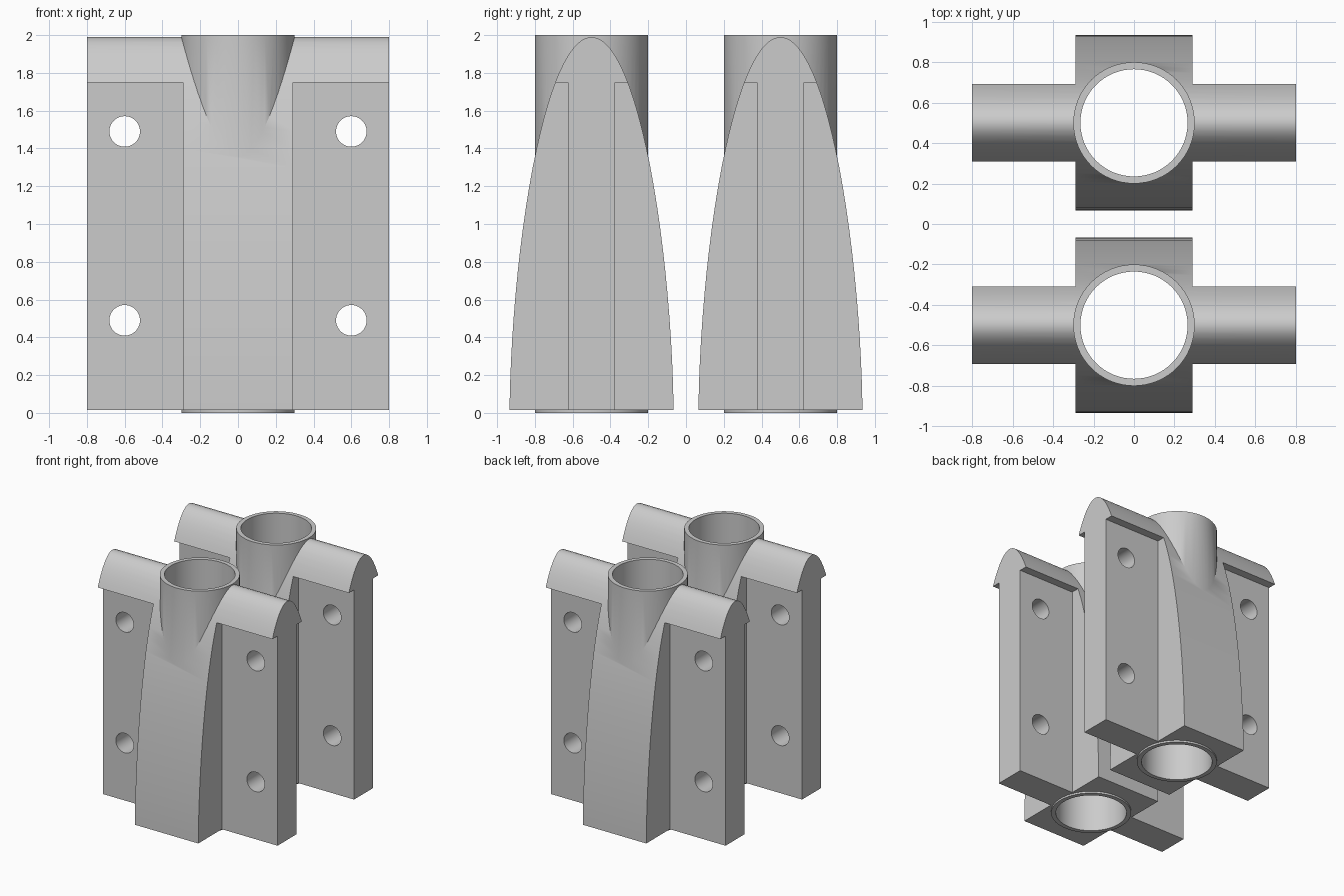
import bpy, bmesh, math
from mathutils import Matrix

cube = bpy.data.objects.get("Cube")
if cube:
    bpy.data.objects.remove(cube, do_unlink=True)

grey = bpy.data.materials.new("light_grey")
grey.use_nodes = True
COLOUR = (0.6, 0.6, 0.6, 1)
grey.diffuse_color = COLOUR
grey.node_tree.nodes["Principled BSDF"].inputs["Base Color"].default_value = COLOUR

HALF_LENGTH, HALF_DEPTH, BASE, TOP = 0.8, 0.434, 0.015, 1.99
CORE, PLATE, EAVE = 0.29, 0.125, 1.75


def finish(name, bm):
    bmesh.ops.recalc_face_normals(bm, faces=bm.faces)
    mesh = bpy.data.meshes.new(name)
    bm.to_mesh(mesh)
    bm.free()
    mesh.materials.append(grey)
    obj = bpy.data.objects.new(name, mesh)
    bpy.context.collection.objects.link(obj)
    return obj


def box(name, low, high):
    bm = bmesh.new()
    bmesh.ops.create_cube(bm, size=1)
    for v in bm.verts:
        v.co = [lo + (c + 0.5) * (hi - lo) for c, lo, hi in zip(v.co, low, high)]
    return finish(name, bm)


def cylinder(name, radius, low, high, sides=64):
    bm = bmesh.new()
    bmesh.ops.create_cone(bm, cap_ends=True, segments=sides, radius1=radius,
                          radius2=radius, depth=high - low,
                          matrix=Matrix.Translation((0, 0, (low + high) / 2)))
    return finish(name, bm)


def combine(target, tool, operation):
    mod = target.modifiers.new("combine", "BOOLEAN")
    mod.operation, mod.object, mod.solver = operation, tool, "EXACT"
    bpy.context.view_layer.objects.active = target
    bpy.ops.object.modifier_apply(modifier=mod.name)
    bpy.data.objects.remove(tool, do_unlink=True)


# Rounded arch profile extruded along x
STEPS = 49
bm = bmesh.new()
profile = []
for i in range(STEPS + 1):
    t = math.pi * (i / STEPS - 0.5)
    z = TOP * max(math.cos(t), 0) ** (2 / 1.7)
    profile.append(bm.verts.new((-HALF_LENGTH, HALF_DEPTH * math.sin(t), max(z, BASE))))
face = bm.faces.new(profile)
extruded = bmesh.ops.extrude_face_region(bm, geom=[face])["geom"]
bmesh.ops.translate(bm, vec=(2 * HALF_LENGTH, 0, 0),
                    verts=[g for g in extruded if isinstance(g, bmesh.types.BMVert)])
body = finish("front_tube_holder", bm)

# Thin side plates below the overhanging cap
for sx in (-1, 1):
    for sy in (-1, 1):
        xs, ys = sorted((sx * CORE, sx)), sorted((sy * PLATE, sy))
        combine(body, box("plate_cutter", (xs[0], ys[0], -1), (xs[1], ys[1], EAVE)),
                "DIFFERENCE")

# Upright open tube
combine(body, cylinder("tube", 0.3, 0, 2), "UNION")
combine(body, cylinder("bore_cutter", 0.265, -0.2, 2.2), "DIFFERENCE")

# Bolt holes through the plates
for x in (-0.6, 0.6):
    for z in (0.49, 1.49):
        hole = cylinder("hole_cutter", 0.081, -0.5, 0.5, 40)
        hole.data.transform(Matrix.Translation((x, 0, z)) @ Matrix.Rotation(math.pi / 2, 4, "X"))
        combine(body, hole, "DIFFERENCE")

bpy.ops.object.select_all(action="DESELECT")
body.select_set(True)
bpy.context.view_layer.objects.active = body
bpy.ops.object.shade_smooth_by_angle(angle=math.radians(30))

# Matching pair, front and back
twin = body.copy()
twin.name = "back_tube_holder"
bpy.context.collection.objects.link(twin)
body.location.y, twin.location.y = -0.5, 0.5
